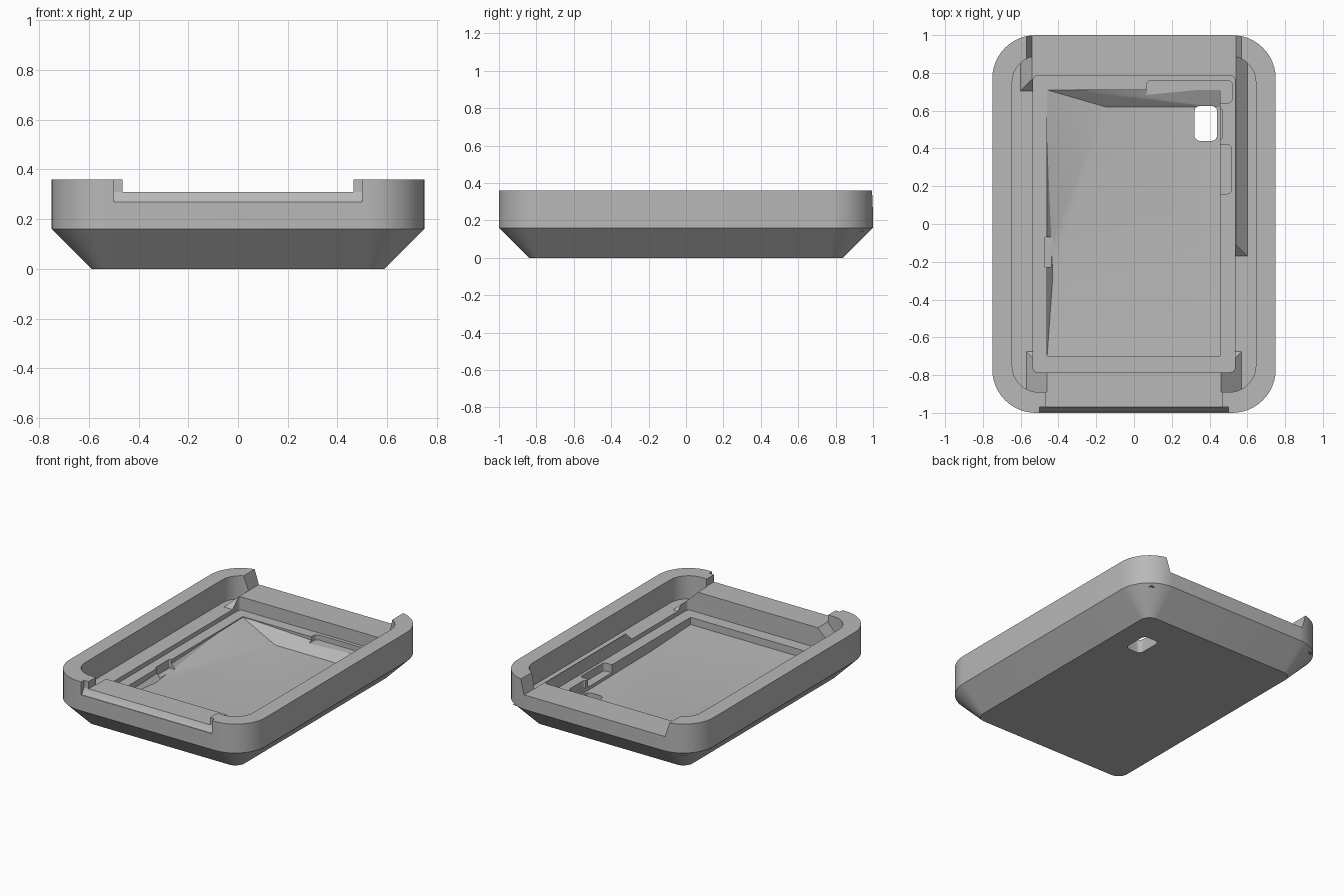
import bpy, bmesh, math

old = bpy.data.objects.get("Cube")
if old:
    bpy.data.objects.remove(old, do_unlink=True)

grey = bpy.data.materials.new("warm_grey_plastic")
grey.use_nodes = True
colour = (0.48, 0.48, 0.48, 1)
grey.diffuse_color = colour
grey.node_tree.nodes["Principled BSDF"].inputs["Base Color"].default_value = colour


def make(name, bm):
    bmesh.ops.recalc_face_normals(bm, faces=bm.faces)
    mesh = bpy.data.meshes.new(name)
    bm.to_mesh(mesh)
    bm.free()
    mesh.materials.append(grey)
    obj = bpy.data.objects.new(name, mesh)
    bpy.context.collection.objects.link(obj)
    return obj


def loft(name, rings):
    """Solid through closed rings of equal point count."""
    bm = bmesh.new()
    loops = [[bm.verts.new(p) for p in ring] for ring in rings]
    n = len(loops[0])
    for a, b in zip(loops, loops[1:]):
        for i in range(n):
            j = (i + 1) % n
            bm.faces.new((a[i], a[j], b[j], b[i]))
    bm.faces.new(loops[0])
    bm.faces.new(loops[-1])
    return make(name, bm)


def rounded(x0, x1, y0, y1, r, z, steps=12):
    pts = []
    corners = ((x1 - r, y1 - r), (x0 + r, y1 - r), (x0 + r, y0 + r), (x1 - r, y0 + r))
    for k, (cx, cy) in enumerate(corners):
        for i in range(steps + 1):
            a = math.pi / 2 * (k + i / steps)
            pts.append((cx + r * math.cos(a), cy + r * math.sin(a), z))
    return pts


def rect(x0, x1, y0, y1, z):
    return [(x0, y0, z), (x1, y0, z), (x1, y1, z), (x0, y1, z)]


def pocket(name, x0, x1, y0, y1, r, z0, z1=0.6, steps=6):
    return loft(name, [rounded(x0, x1, y0, y1, r, z, steps) for z in (z0, z1)])


def combine(target, tool, operation):
    mod = target.modifiers.new(operation, 'BOOLEAN')
    mod.operation = operation
    mod.solver = 'EXACT'
    mod.object = tool
    bpy.context.view_layer.update()
    graph = bpy.context.evaluated_depsgraph_get()
    mesh = bpy.data.meshes.new_from_object(target.evaluated_get(graph))
    target.modifiers.clear()
    target.data = mesh
    bpy.data.objects.remove(tool, do_unlink=True)


def cut(tool):
    combine(case, tool, 'DIFFERENCE')


def add(tool):
    combine(case, tool, 'UNION')


# Outer shell with tapered underside
case = loft("tray_case", [rounded(-w, w, -d, d, r, z) for w, d, r, z in
                          ((0.59, 0.84, 0.07, 0), (0.75, 1, 0.23, 0.16), (0.75, 1, 0.23, 0.36))])

# Main cavity inside the rim
cut(pocket("cavity", -0.645, 0.645, -0.89, 0.89, 0.14, 0.2, steps=12))


# Sloped end slabs and side ridge, all with 45 degree flanks
def slab(name, x0, x1, y0, y1, crest, front):
    rings = []
    for z in (0.14, crest + 0.03):
        g = crest - z
        rings.append(rect(x0 - g, x1 + g, y0 if front else y0 - g,
                          y1 + g if front else y1, z))
    return loft(name, rings)


add(slab("front_slab", -0.46, 0.46, -0.95, -0.785, 0.31, True))
add(slab("back_slab", -0.54, 0.54, 0.765, 0.95, 0.26, False))
add(slab("side_ridge", 0.3, 0.54, -0.11, 0.94, 0.26, False))

# Openings through the two end walls
cut(loft("front_slot", [rect(-0.465, 0.465, -1.1, -0.5, z) for z in (0.31, 0.5)]))
cut(loft("back_slot", [rect(-w, w, -0.3, 1.1, z) for w, z in ((0.54, 0.26), (0.58, 0.4))]))

# Chamfered lip along the front edge
lip = [(-1.1, 0.27), (-0.995, 0.27), (-0.98, 0.29), (-0.97, 0.31), (-0.97, 0.45), (-1.1, 0.45)]
cut(loft("front_lip", [[(x, y, z) for y, z in lip] for x in (-0.5, 0.5)]))

# Stepped ledge
cut(pocket("ledge", -0.535, 0.535, -0.785, 0.785, 0.025, 0.17))

# Deep pocket with a sloping faceted floor
points = {
    "corner": (-0.46, 0.71, 0.165), "left": (-0.46, 0.45, 0.16),
    "front_left": (-0.46, -0.7, 0.12), "front_right": (0.455, -0.7, 0.12),
    "mid_right": (0.455, -0.28, 0.1), "valley_right": (0.455, 0.62, 0.09),
    "back_right": (0.455, 0.71, 0.13), "back": (-0.36, 0.71, 0.165),
    "valley": (-0.15, 0.62, 0.09), "crease": (-0.43, -0.28, 0.1)}
facets = ("corner back valley", "corner valley left", "back back_right valley_right",
          "back valley_right valley", "valley valley_right mid_right",
          "valley mid_right crease", "crease mid_right front_right",
          "crease front_right front_left", "left valley crease", "left crease front_left")
bm = bmesh.new()
low = {k: bm.verts.new(p) for k, p in points.items()}
for f in facets:
    bm.faces.new([low[k] for k in f.split()])
outline = list(points)[:8]
high = [bm.verts.new((*points[k][:2], 0.5)) for k in outline]
for i, k in enumerate(outline):
    j = (i + 1) % len(outline)
    bm.faces.new((low[k], low[outline[j]], high[j], high[i]))
bm.faces.new(high)
cut(make("floor_pocket", bm))

# Small clearance recesses in the ledge
for name, x0, x1, y0, y1, r, z in (
        ("back_recess", 0.065, 0.52, 0.64, 0.76, 0.025, 0.135),
        ("side_recess", 0.38, 0.515, 0.16, 0.42, 0.02, 0.115),
        ("hole_recess", 0.4, 0.467, 0.45, 0.61, 0.01, 0.12),
        ("left_recess", -0.475, -0.43, -0.23, -0.07, 0.008, 0.11)):
    cut(pocket(name, x0, x1, y0, y1, r, z))

# Window through the base
cut(pocket("base_window", 0.32, 0.44, 0.44, 0.625, 0.03, -0.1))

# Smooth rounded corners, crisp edges
bpy.ops.object.select_all(action='DESELECT')
case.select_set(True)
bpy.context.view_layer.objects.active = case
bpy.ops.object.shade_smooth_by_angle(angle=math.radians(20))
